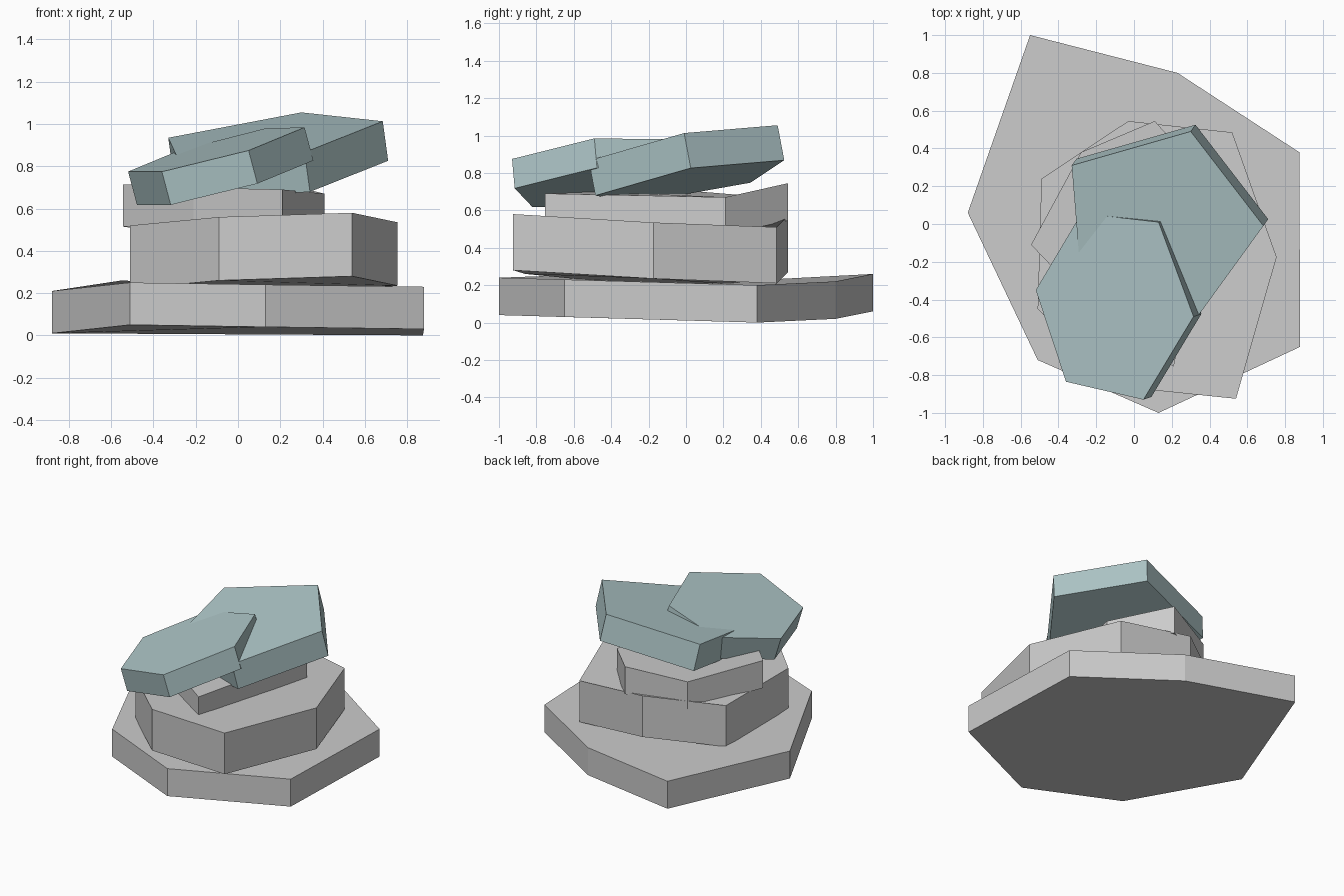
import bpy, bmesh
from mathutils import Vector

if "Cube" in bpy.data.objects:
    bpy.data.objects.remove(bpy.data.objects["Cube"])


def slab(name, top, offset, material=None):
    """Extrude a closed outline of top corners by offset into a faceted slab."""
    bm = bmesh.new()
    upper = [bm.verts.new(p) for p in top]
    lower = [bm.verts.new(Vector(p) + Vector(offset)) for p in top]
    bm.faces.new(upper)
    bm.faces.new(lower[::-1])
    n = len(top)
    for i in range(n):
        j = (i + 1) % n
        bm.faces.new((upper[i], lower[i], lower[j], upper[j]))
    bmesh.ops.recalc_face_normals(bm, faces=bm.faces)
    mesh = bpy.data.meshes.new(name)
    bm.to_mesh(mesh)
    bm.free()
    obj = bpy.data.objects.new(name, mesh)
    bpy.context.collection.objects.link(obj)
    if material:
        mesh.materials.append(material)
    return obj


def tilted_slab(name, outline, a, b, c, drop, material):
    """Slab whose top lies on the plane z = a*x + b*y + c, extruded along its normal."""
    top = [(x, y, a * x + b * y + c) for x, y in outline]
    return slab(name, top, (a * drop, b * drop, -drop), material)


# Grey stacked rocks with uneven rims
slab("base_rock", [(-0.55, 1.0, 0.26), (-0.88, 0.06, 0.21), (-0.51, -0.72, 0.25),
                   (0.13, -1.0, 0.24), (0.88, -0.65, 0.23), (0.875, 0.38, 0.20),
                   (0.23, 0.80, 0.22)], (0, 0, -0.2))
slab("middle_rock", [(-0.03, 0.545, 0.57), (-0.49, 0.24, 0.505), (-0.51, -0.45, 0.52),
                     (-0.09, -0.86, 0.56), (0.54, -0.925, 0.58), (0.755, -0.175, 0.535),
                     (0.52, 0.485, 0.51)], (0, 0, -0.3))
slab("upper_rock", [(0.11, 0.545, 0.745), (-0.28, 0.38, 0.675), (-0.545, -0.11, 0.715),
                    (-0.21, -0.46, 0.70), (0.21, -0.755, 0.69), (0.41, 0.21, 0.67)],
     (0, 0, -0.2))

# Tilted blue-grey cap stones that cross each other
teal = bpy.data.materials.new("blue_grey_stone")
teal.diffuse_color = (0.42, 0.56, 0.57, 1)
teal.use_nodes = True
teal.node_tree.nodes["Principled BSDF"].inputs["Base Color"].default_value = teal.diffuse_color
tilted_slab("back_cap_stone", [(0.30, 0.49), (-0.33, 0.31), (-0.28, -0.30),
                               (0.315, -0.52), (0.685, -0.01)],
            0.1365, 0.189, 0.9215, 0.187, teal)
tilted_slab("front_cap_stone", [(0.13, 0.01), (-0.278, 0.057), (-0.52, -0.35),
                                (-0.36, -0.835), (0.05, -0.93), (0.315, -0.49)],
            0.2655, 0.0885, 0.944, 0.157, teal)
